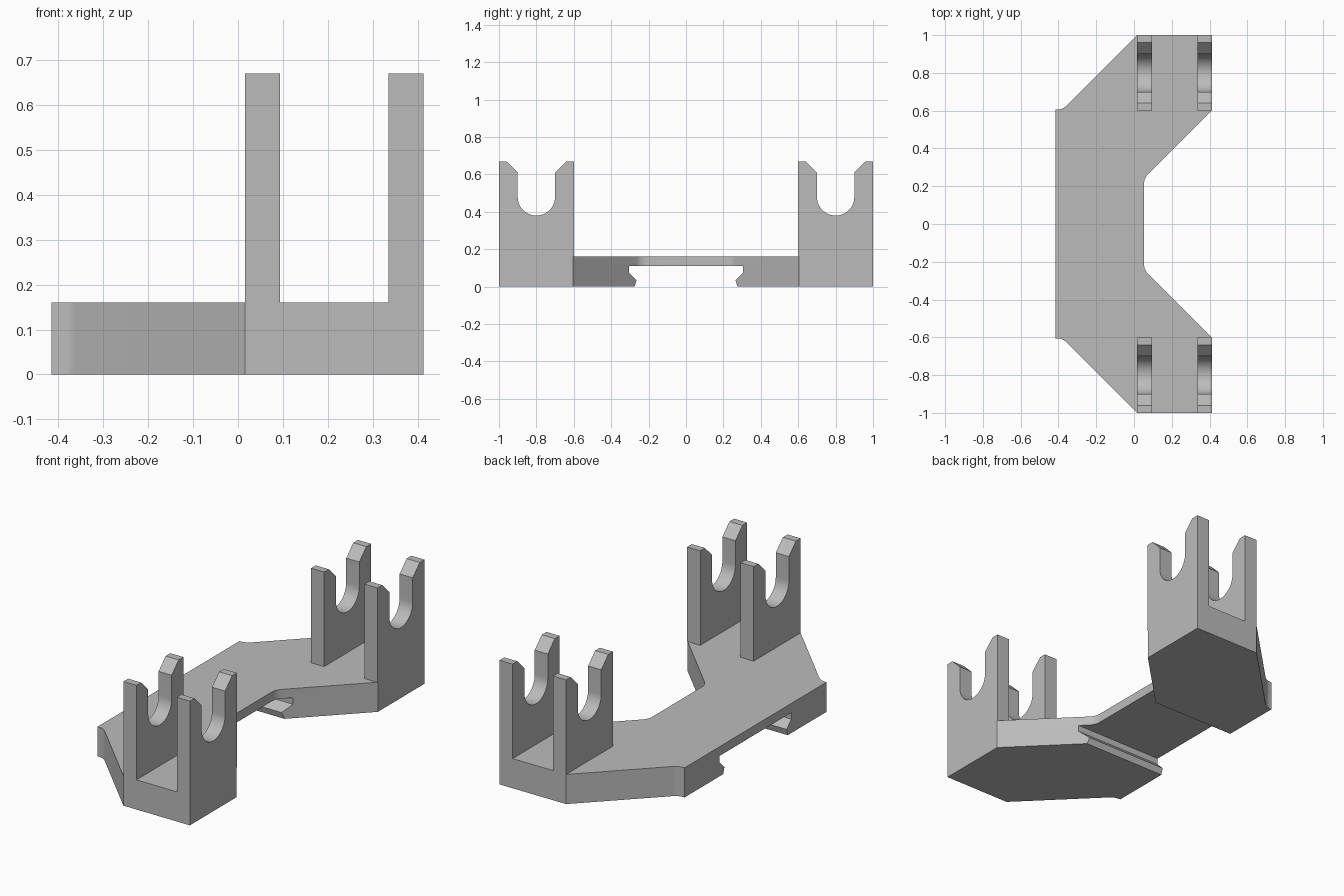
import bpy, bmesh
from math import cos, sin, pi
from mathutils import Vector

cube = bpy.data.objects.get("Cube")
if cube:
    bpy.data.objects.remove(cube, do_unlink=True)

GREY = (0.5, 0.5, 0.5, 1.0)
mat = bpy.data.materials.new("matte grey")
mat.use_nodes = True
mat.diffuse_color = GREY
mat.node_tree.nodes["Principled BSDF"].inputs["Base Color"].default_value = GREY

PLATE_TOP = 0.16
POST_TOP = 0.67


def prism(name, base, offset):
    """Extrude a closed 3D outline along an offset vector."""
    bm = bmesh.new()
    face = bm.faces.new([bm.verts.new(p) for p in base])
    ext = bmesh.ops.extrude_face_region(bm, geom=[face])
    verts = [g for g in ext["geom"] if isinstance(g, bmesh.types.BMVert)]
    bmesh.ops.translate(bm, verts=verts, vec=offset)
    bmesh.ops.recalc_face_normals(bm, faces=bm.faces)
    mesh = bpy.data.meshes.new(name)
    bm.to_mesh(mesh)
    bm.free()
    mesh.materials.append(mat)
    obj = bpy.data.objects.new(name, mesh)
    bpy.context.collection.objects.link(obj)
    return obj


def blend(a, corner, b, steps=6):
    """Rounded corner from a to b."""
    a, c, b = Vector(a), Vector(corner), Vector(b)
    return [tuple(a * (1 - t) ** 2 + c * 2 * t * (1 - t) + b * t * t)
            for t in (i / steps for i in range(steps + 1))]


def smooth(obj):
    bpy.ops.object.select_all(action="DESELECT")
    obj.select_set(True)
    bpy.context.view_layer.objects.active = obj
    bpy.ops.object.shade_smooth_by_angle(angle=pi / 7)


# Base plate: half outline mirrored front to back
half = blend((0.053, 0.21), (0.053, 0.243), (0.076, 0.266))
half += [(0.413, 0.603), (0.413, 1.0), (0.016, 1.0)]
half += blend((-0.358, 0.626), (-0.379, 0.605), (-0.408, 0.605))
half += [(-0.415, 0.605)]
outline = half + [(x, -y) for x, y in reversed(half)]
plate = prism("base_plate", [(x, y, 0) for x, y in outline], (0, 0, PLATE_TOP))

# Undercut channel across the underside
side = [(0.275, -0.1), (0.275, 0.0), (0.265, 0.035), (0.305, 0.075), (0.305, 0.11)]
channel = side + [(-y, z) for y, z in reversed(side)]
cutter = prism("channel_cutter", [(-1, y, z) for y, z in channel], (2, 0, 0))
cutter.hide_render = True
cutter.hide_set(True)
cut = plate.modifiers.new("channel", "BOOLEAN")
cut.operation = "DIFFERENCE"
cut.solver = "EXACT"
cut.object = cutter
bpy.context.view_layer.objects.active = plate
bpy.ops.object.modifier_apply(modifier="channel")
bpy.data.objects.remove(cutter, do_unlink=True)
smooth(plate)

# Forked cradles: two at each end, with rounded slots and chamfered mouths
slot = [(0.1 * cos(a), 0.48 - 0.1 * sin(a)) for a in (pi * i / 24 for i in range(25))]
fork = [(-0.2, PLATE_TOP), (0.2, PLATE_TOP), (0.2, POST_TOP), (0.16, POST_TOP), (0.1, 0.61)]
fork += slot + [(-0.1, 0.61), (-0.16, POST_TOP), (-0.2, POST_TOP)]
for end, yc in (("front", -0.8), ("back", 0.8)):
    for where, x0 in (("inner", 0.016), ("outer", 0.335)):
        cradle = prism(f"{end}_{where}_cradle",
                       [(x0, yc + y, z) for y, z in fork], (0.078, 0, 0))
        smooth(cradle)
